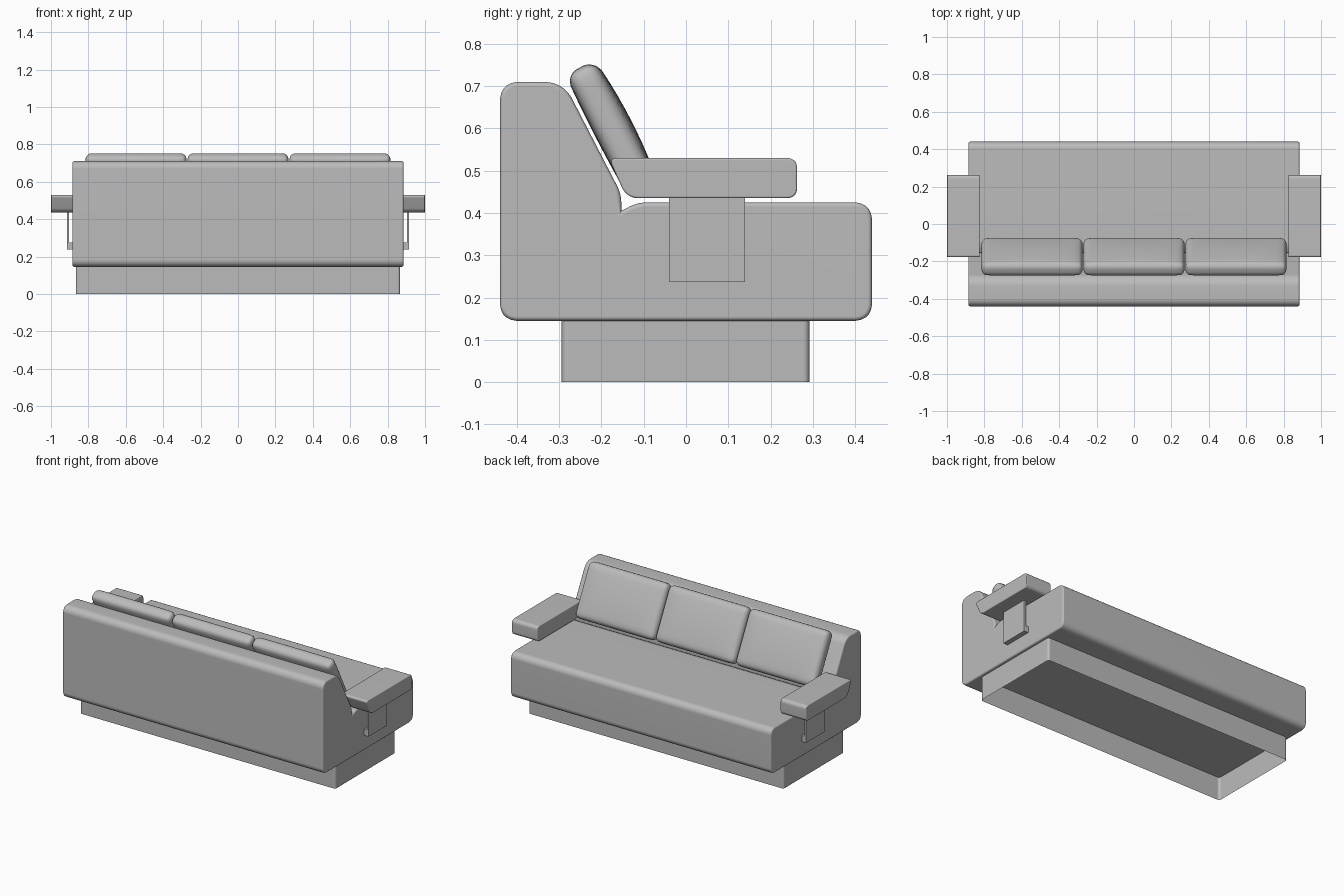
import bpy, bmesh, math
from mathutils import Vector, Matrix

cube = bpy.data.objects.get("Cube")
if cube:
    bpy.data.objects.remove(cube, do_unlink=True)

grey = bpy.data.materials.new("grey fabric")
grey.use_nodes = True
grey.diffuse_color = (0.5, 0.5, 0.5, 1)
grey.node_tree.nodes["Principled BSDF"].inputs["Base Color"].default_value = (0.5, 0.5, 0.5, 1)


def finish(name, bm, mirror=False):
    """Turn a bmesh into a smooth-shaded object."""
    mesh = bpy.data.meshes.new(name)
    bm.to_mesh(mesh)
    bm.free()
    mesh.materials.append(grey)
    obj = bpy.data.objects.new(name, mesh)
    bpy.context.collection.objects.link(obj)
    bpy.ops.object.select_all(action="DESELECT")
    obj.select_set(True)
    bpy.context.view_layer.objects.active = obj
    bpy.ops.object.shade_smooth_by_angle(angle=math.radians(40))
    if mirror:
        obj.modifiers.new("Mirror", "MIRROR")
    obj.modifiers.new("Weighted Normal", "WEIGHTED_NORMAL").keep_sharp = True
    return obj


def rounded(corners, steps=5):
    """Outline from (a, b, radius) corners, each rounded by a curve."""
    out = []
    for i, (a, b, r) in enumerate(corners):
        p = Vector((a, b))
        if not r:
            out.append(p)
            continue
        before = Vector(corners[i - 1][:2])
        after = Vector(corners[(i + 1) % len(corners)][:2])
        start = p + (before - p).normalized() * r
        end = p + (after - p).normalized() * r
        mid = p.lerp((start + end) / 2, 0.17)
        for k in range(steps + 1):
            t = k / steps
            out.append(start * (1 - t) ** 2 + mid * 2 * t * (1 - t) + end * t ** 2)
    return out


def prism(name, outline, place, lo, hi, bevel=0, caps=True, mirror=False):
    """Extrude an outline from lo to hi; place maps (a, b, depth) to a point."""
    bm = bmesh.new()
    rings = [[bm.verts.new(place(p.x, p.y, d)) for p in outline] for d in (lo, hi)]
    n = len(outline)
    for i in range(n):
        j = (i + 1) % n
        bm.faces.new((rings[0][i], rings[0][j], rings[1][j], rings[1][i]))
    ends = [bm.faces.new(r) for r in rings] if caps else []
    bmesh.ops.recalc_face_normals(bm, faces=bm.faces)
    if bevel:
        edges = list({e for f in ends for e in f.edges})
        bmesh.ops.bevel(bm, geom=edges, offset=bevel, offset_type="OFFSET",
                        segments=3, profile=0.5, affect="EDGES")
    return finish(name, bm, mirror)


def along_x(y, z, x):
    return (x, y, z)


def along_y(x, z, y):
    return (x, y, z)


def along_z(x, y, z):
    return (x, y, z)


# Seat and backrest in one upholstered body
body = rounded([(-.44, .145, .038), (.44, .145, .038), (.44, .425, .038),
                (-.115, .425, .02), (-.153, .405, 0), (-.153, .445, .02),
                (-.29, .71, .04), (-.44, .71, .04)])
prism("sofa_body", body, along_x, -.885, .885, bevel=.01)

# Plinth, open underneath
plinth = rounded([(-.867, -.294, .015), (.867, -.294, .015),
                  (.867, .292, .015), (-.867, .292, .015)])
prism("plinth", plinth, along_z, 0, .15, caps=False)

# Armrests and their brackets
arm = rounded([(-.183, .53, .018), (.263, .53, .022), (.263, .435, .022), (-.14, .435, .025)])
prism("armrests", arm, along_x, .825, 1.0, bevel=.005, mirror=True)

bracket = rounded([(.88, .237, 0), (.915, .237, 0), (.915, .44, 0),
                   (.903, .44, 0), (.903, .275, 0), (.88, .275, 0)])
prism("arm_brackets", bracket, along_y, -.04, .14, mirror=True)


def cushion(name, x):
    """Soft rounded box with a puffed front, leaning on the backrest."""
    half, r = Vector((.27, .165, .039)), .032
    bm = bmesh.new()
    bmesh.ops.create_cube(bm, size=2)
    bmesh.ops.subdivide_edges(bm, edges=bm.edges, cuts=15, use_grid_fill=True)
    for v in bm.verts:
        s = Vector([math.sin(c * math.pi / 2) for c in v.co])
        p = Vector([a * h for a, h in zip(s, half)])
        core = Vector([max(r - h, min(h - r, a)) for a, h in zip(p, half)])
        p = core + (p - core).normalized() * r
        puff = (1 - s.x ** 4) * (1 - s.y ** 2)
        p.z += puff * (.011 if s.z > 0 else -.004) * abs(s.z)
        v.co = p
    # Local axes: width, up the slope, out of the backrest
    tilt = math.radians(27.3)
    up = Vector((0, -math.sin(tilt), math.cos(tilt)))
    out = Vector((0, math.cos(tilt), math.sin(tilt)))
    side = up.cross(out)
    frame = Matrix((side, up, out)).transposed().to_4x4()
    bm.transform(Matrix.Translation((x, -.175, .598)) @ frame)
    bmesh.ops.recalc_face_normals(bm, faces=bm.faces)
    finish(name, bm)


# Three back cushions
for label, x in (("right", -.545), ("middle", 0), ("left", .545)):
    cushion(label + "_back_cushion", x)
